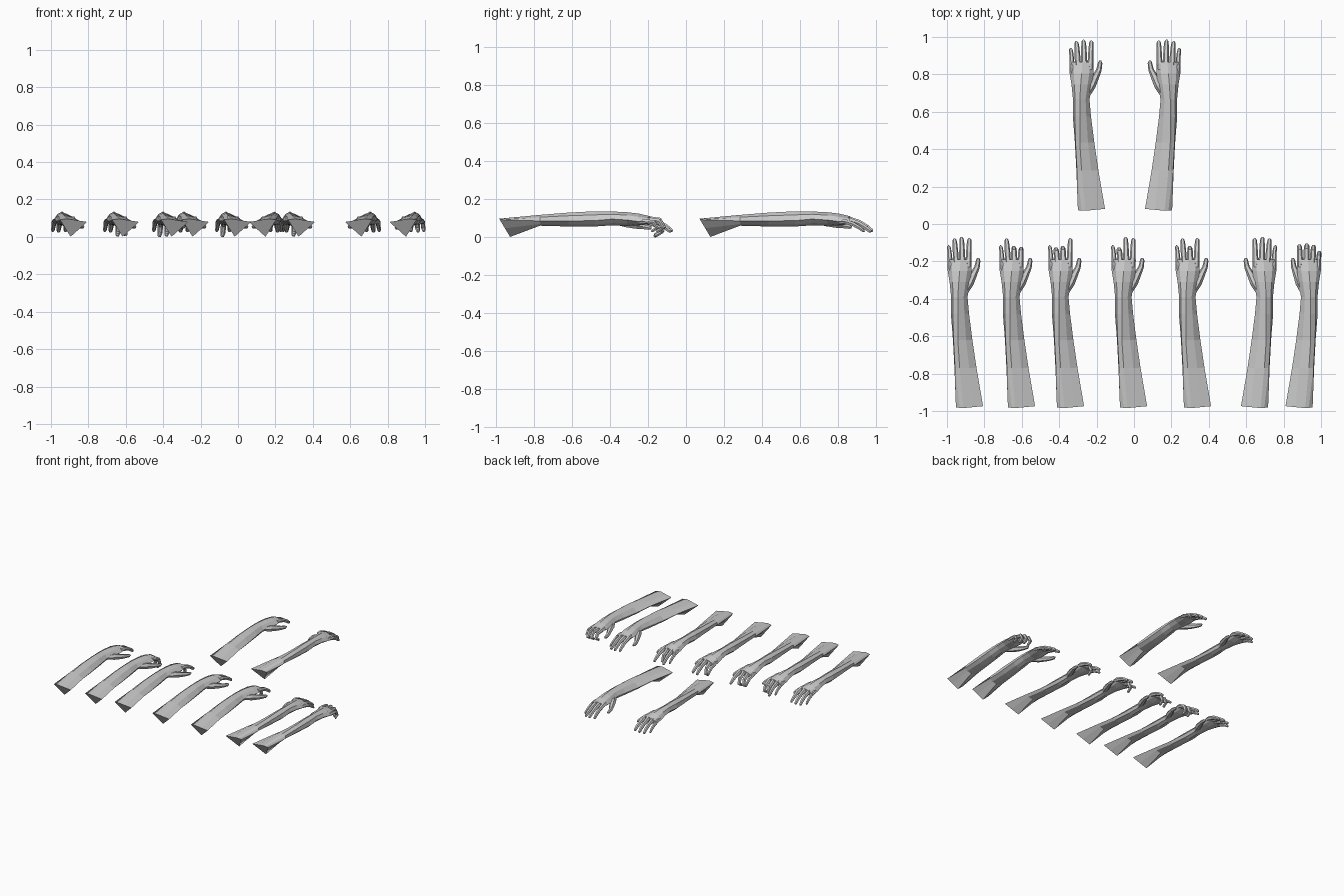
import bpy, bmesh
from math import sin, cos, pi, radians
from mathutils import Vector

cube = bpy.data.objects.get("Cube")
if cube:
    bpy.data.objects.remove(cube, do_unlink=True)

skin = bpy.data.materials.new("plain_grey")
skin.use_nodes = True
grey = (0.6, 0.6, 0.6, 1)
skin.diffuse_color = grey
skin.node_tree.nodes["Principled BSDF"].inputs["Base Color"].default_value = grey

# Forearm and palm sections: y, then x,z of the outer side, top ridge, thumb side, underside
SECTIONS = [
    (0.00, -.050, .092, -.01, .097, .095, .080, .007, .001),
    (0.21, -.058, .085, -.03, .117, .060, .083, .002, .060),
    (0.36, -.066, .085, -.04, .129, .038, .080, -.01, .056),
    (0.50, -.077, .087, -.04, .136, .020, .085, -.02, .056),
    (0.59, -.076, .095, -.04, .135, .012, .090, -.025, .062),
    (0.67, -.084, .090, -.035, .131, .026, .090, -.02, .062),
    (0.73, -.094, .082, -.03, .124, .034, .088, -.025, .062),
    (0.79, -.095, .080, -.025, .110, .034, .092, -.03, .068),
]

# Fingers: base x, tip spread, base y, base z, length scale
FINGERS = {
    "pinky": (-.080, -.010, .760, .083, .82),
    "ring": (-.050, -.008, .778, .090, .97),
    "middle": (-.016, -.004, .782, .095, 1.0),
    "index": (.018, .004, .780, .095, .97),
}

# Downward pitch of the three finger joints
STRAIGHT = (18, 30, 38)
CURLED = (28, 70, 150)
GRIP = (5, 60, 150)
BONES = (.060, .044, .032)


def skin_rings(bm, rings):
    """Join rings of points into a closed body."""
    rows = [[bm.verts.new(p) for p in ring] for ring in rings]
    n = len(rows[0])
    for a, b in zip(rows, rows[1:]):
        for i in range(n):
            j = (i + 1) % n
            bm.faces.new((a[i], a[j], b[j], b[i]))
    bm.faces.new(rows[0])
    bm.faces.new(rows[-1])


def tube(bm, points, radii, sides=6):
    """Faceted tapering tube along a path."""
    rings = []
    for i, p in enumerate(points):
        along = points[min(i + 1, len(points) - 1)] - points[max(i - 1, 0)]
        along.normalize()
        side = Vector((1, 0, 0))
        side = (side - along * side.dot(along)).normalized()
        up = side.cross(along)
        rings.append([p + (side * cos(a) + up * sin(a)) * radii[i]
                      for a in (2 * pi * k / sides for k in range(sides))])
    skin_rings(bm, rings)


def forearm(bm):
    rings = []
    for row, (y, *c) in enumerate(SECTIONS):
        corners = [Vector((c[i], 0, c[i + 1])) for i in range(0, 8, 2)]
        centre = sum(corners, Vector()) / 4
        bulge = 1.0 if row == 0 else 1.28
        ring = []
        for i, p in enumerate(corners):
            mid = (p + corners[(i + 1) % 4]) / 2
            ring += [p, centre + (mid - centre) * bulge]
        # The elbow end is cut at a slant
        slant = 0.6 if row == 0 else 0
        rings.append([Vector((p.x, y + slant * (.09 - p.z), p.z)) for p in ring])
    skin_rings(bm, rings)


def finger(bm, name, pitches):
    x, spread, y, z, size = FINGERS[name]
    p = Vector((x, y, z))
    points = [p - Vector((0, .03, -.002)), p]
    for bone, pitch in zip(BONES, pitches):
        a = radians(pitch)
        p = p + Vector((spread * .33, cos(a) * bone, -sin(a) * bone)) * size
        points.append(p)
    # Blunt fingertip
    points.append(p + (p - points[-2]).normalized() * .008)
    tube(bm, points, [r * size for r in (.013, .017, .015, .0135, .011, .005)])


def thumb(bm, tucked):
    path = [(-.005, .61, .085), (.022, .665, .078), (.046, .715, .066),
            (.063, .750, .060), (.069, .785, .054), (.069, .798, .052)]
    points = [Vector(p) for p in path]
    if tucked:
        points = [Vector((p.x * .8, p.y, p.z - .005)) for p in points]
    tube(bm, points, [.016, .024, .019, .0145, .012, .006])


def arm(name, x, y, mirror=1, curled=(), bend=CURLED):
    bm = bmesh.new()
    forearm(bm)
    for f in FINGERS:
        finger(bm, f, bend if f in curled else STRAIGHT)
    thumb(bm, bend is GRIP)
    for v in bm.verts:
        v.co.x *= mirror
    bmesh.ops.recalc_face_normals(bm, faces=bm.faces)
    mesh = bpy.data.meshes.new(name)
    bm.to_mesh(mesh)
    bm.free()
    mesh.materials.append(skin)
    obj = bpy.data.objects.new(name, mesh)
    obj.location = (x, y, 0)
    bpy.context.collection.objects.link(obj)


FRONT, BACK = -.98, .075

# Back pair of open arms
arm("left_arm_rest", -.25, BACK)
arm("right_arm_rest", .154, BACK, -1)

# Front row of posed arms
arm("left_arm_open", -.902, FRONT)
arm("left_arm_two_bent", -.624, FRONT, curled=("middle", "index"))
arm("left_arm_pointing", -.362, FRONT, curled=("ring", "middle"))
arm("left_arm_ring_bent", -.025, FRONT, curled=("ring",))
arm("left_arm_middle_bent", .317, FRONT, curled=("middle",))
arm("right_arm_open", .667, FRONT, -1)
arm("right_arm_grip", .905, FRONT, -1, curled=tuple(FINGERS), bend=GRIP)
